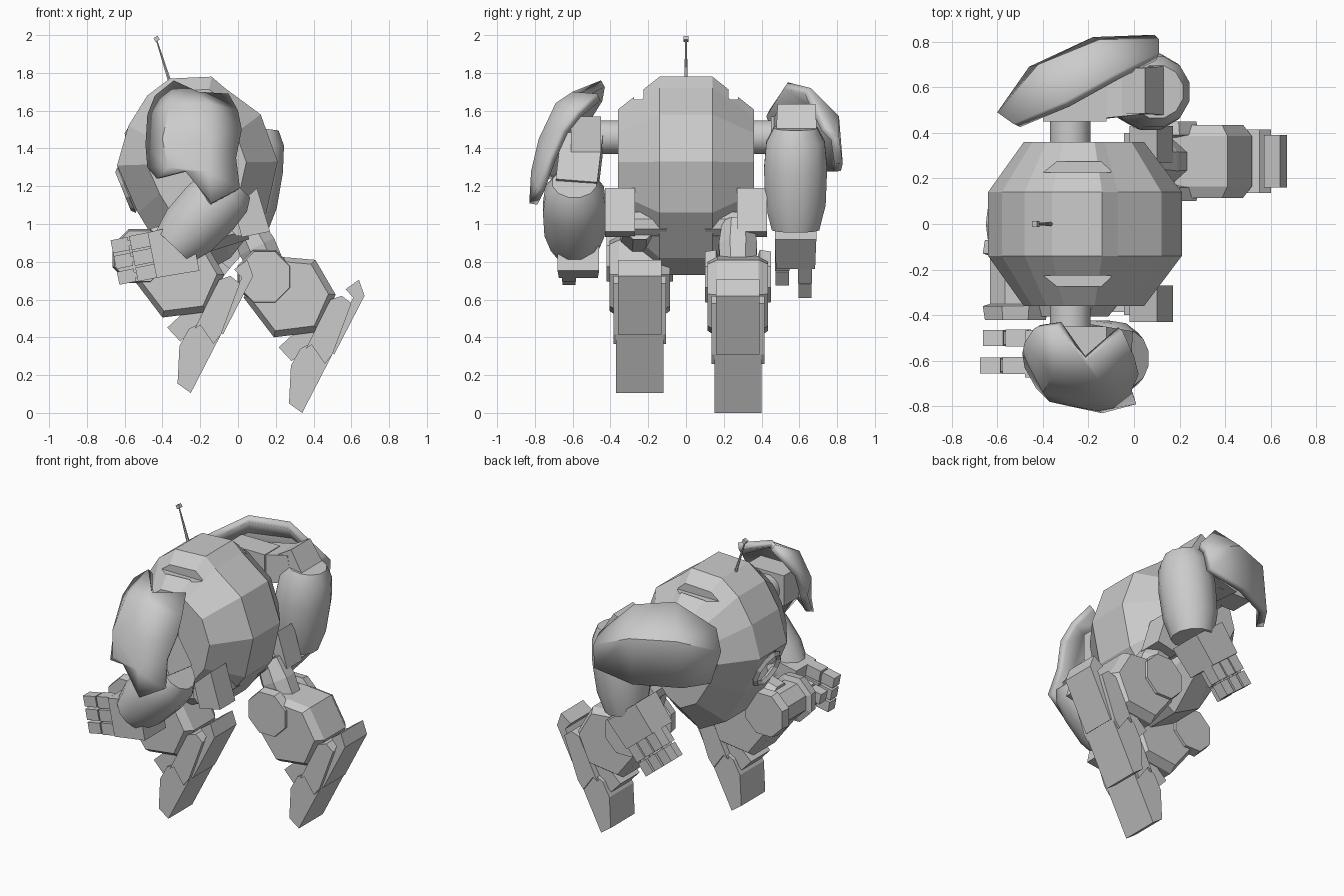
import bpy, bmesh, math
from mathutils import Vector, Matrix

old = bpy.data.objects.get("Cube")
if old:
    bpy.data.objects.remove(old, do_unlink=True)

grey = bpy.data.materials.new("plain grey")
grey.use_nodes = True
grey.diffuse_color = (0.6, 0.6, 0.6, 1)
grey.node_tree.nodes["Principled BSDF"].inputs["Base Color"].default_value = (0.6, 0.6, 0.6, 1)


def make(name, verts, faces, smooth=False):
    mesh = bpy.data.meshes.new(name)
    mesh.from_pydata([tuple(v) for v in verts], [], faces)
    bm = bmesh.new()
    bm.from_mesh(mesh)
    bmesh.ops.recalc_face_normals(bm, faces=bm.faces)
    bm.to_mesh(mesh)
    bm.free()
    mesh.materials.append(grey)
    obj = bpy.data.objects.new(name, mesh)
    bpy.context.collection.objects.link(obj)
    if smooth:
        bpy.ops.object.select_all(action='DESELECT')
        bpy.context.view_layer.objects.active = obj
        obj.select_set(True)
        bpy.ops.object.shade_smooth_by_angle(angle=math.radians(40))
    return obj


def skin(name, rings, smooth=False):
    """Join equal rings of points and cap both ends."""
    n = len(rings[0])
    faces = [tuple(range(n)), tuple(range((len(rings) - 1) * n, len(rings) * n))]
    for r in range(len(rings) - 1):
        for i in range(n):
            j = (i + 1) % n
            faces.append((r * n + i, r * n + j, r * n + n + j, r * n + n + i))
    return make(name, [p for ring in rings for p in ring], faces, smooth)


def slab(name, outline, layers, shift=(0, 0)):
    """Side outline in x, z spread across y; layers are (y, scale)."""
    cx = sum(p[0] for p in outline) / len(outline)
    cz = sum(p[1] for p in outline) / len(outline)
    return skin(name, [[(cx + (x - cx) * s + shift[0], y, cz + (z - cz) * s + shift[1])
                        for x, z in outline] for y, s in layers])


def frame(a, b):
    """Matrix at a, local z toward b, local y near world y."""
    z = (Vector(b) - Vector(a)).normalized()
    side = Vector((0, 1, 0)) if abs(z.y) < 0.9 else Vector((0, 0, 1))
    x = side.cross(z).normalized()
    m = Matrix((x, z.cross(x), z)).transposed().to_4x4()
    m.translation = a
    return m


def tube(name, a, b, radii, sides=8, smooth=False):
    m, length = frame(a, b), (Vector(b) - Vector(a)).length
    angles = [math.tau * (i + 0.5) / sides for i in range(sides)]
    return skin(name, [[m @ Vector((r * math.cos(t), r * math.sin(t), f * length))
                        for t in angles] for f, r in radii], smooth)


def beam(name, a, b, wide, deep, end=1.0):
    """Box from a to b, deep across y, optionally tapered."""
    m, length = frame(a, b), (Vector(b) - Vector(a)).length
    return skin(name, [[m @ Vector((x * wide * s / 2, y * deep * s / 2, z))
                        for x, y in ((-1, -1), (1, -1), (1, 1), (-1, 1))]
                       for z, s in ((0, 1), (length, end))])


def cut(target, cutter):
    """Carve the cutter out of the target and hide the cutter."""
    mod = target.modifiers.new(cutter.name, 'BOOLEAN')
    mod.operation = 'DIFFERENCE'
    mod.object = cutter
    cutter.hide_render = True
    cutter.hide_set(True)


# Body barrel
hull = [(-.36, 1.77), (-.14, 1.78), (-.07, 1.72), (.12, 1.58), (.21, 1.33), (.15, 1.06),
        (-.04, .82), (-.2, .73), (-.39, .83), (-.53, 1.06), (-.64, 1.31), (-.58, 1.52), (-.48, 1.68)]
body = slab("body", hull, [(-.36, .62), (-.14, 1), (.14, 1), (.36, .62)])

# Antenna
tube("antenna", (-.36, 0, 1.75), (-.43, 0, 1.97), [(0, .01), (1, .004)], 6)
beam("antenna_tip", (-.425, 0, 1.97), (-.437, 0, 1.99), .025, .025)

# Front eye opening and its rim
cut(body, tube("eye_cutter", (-.68, 0, 1.215), (-.52, 0, 1.15), [(0, .1), (1, .1)], 10))
bpy.ops.mesh.primitive_torus_add(major_segments=10, minor_segments=4, major_radius=.11, minor_radius=.02,
                                 location=(-.59, 0, 1.18), rotation=(0, math.radians(-112), 0))
eye = bpy.context.object
eye.name = "eye_ring"
eye.data.materials.append(grey)

# Parts shared by both sides
for side, label in ((-1, "right"), (1, "left")):
    tube(label + "_shoulder_axle", (-.28, side * .3, 1.46), (-.28, side * .5, 1.46),
         [(0, .09), (1, .09)], 16, True)
    beam(label + "_shoulder_block", (-.4, side * .53, 1.47), (-.12, side * .53, 1.47), .2, .16)
    cut(body, beam(label + "_vent_cutter", (-.42, side * .25, 1.7), (-.1, side * .25, 1.7), .08, .05))
    slab(label + "_hip_block", [(.1, 1.19), (.17, .96), (.02, .93), (-.02, 1.08)],
         [(side * .27, 1), (side * .43, 1)])
    tube(label + "_hip_axle", (.02, side * .1, 1), (.02, side * .4, 1), [(0, .07), (1, .07)])

# Legs: one design, the right one set forward and higher
thigh = [(.06, .69), (.12, .8), (.18, .83), (.41, .81), (.517, .626), (.43, .43), (.19, .4), (.03, .61)]
foot = [(.34, 0), (.27, .05), (.28, .25), (.33, .34), (.39, .37), (.5, .31)]
shin = [(.39, .36), (.36, .34), (.49, .6), (.55, .62), (.6, .58), (.5, .31), (.46, .26)]
knee = [(.57, .655), (.64, .705), (.67, .62), (.51, .31), (.47, .34), (.61, .61)]
for mid, shift, hub, label in ((.275, (0, 0), (.14, .72), "left"),
                               (-.245, (-.59, .105), (-.52, .83), "right")):
    def across(half, scale=1):
        return [(mid - half, scale), (mid + half, scale)]
    dx, dz = shift
    slab(label + "_thigh", thigh, [(mid - .16, .86), (mid - .11, 1), (mid + .11, 1), (mid + .16, .86)], shift)
    slab(label + "_foot", foot, across(.125), shift)
    slab(label + "_shin", shin, across(.14), shift)
    slab(label + "_shin_guard", knee, across(.115), shift)
    # Flanged hub running through the thigh
    tube(label + "_thigh_hub", (hub[0], mid - .175, hub[1]), (hub[0], mid + .175, hub[1]),
         [(0, .145), (.17, .155), (.2, .12), (.8, .12), (.83, .155), (1, .145)])
    beam(label + "_ankle_strut", (.25 + dx, mid, .31 + dz), (.4 + dx, mid, .45 + dz), .1, .2)
    tube(label + "_upper_link", (.04, mid, 1), (hub[0] + .02, mid, hub[1] + .04),
         [(0, .09), (.5, .11), (1, .1)])


# Shoulder armour shells
def armour(name, rows):
    cols = len(rows[0])
    faces = [(r * cols + c, r * cols + c + 1, r * cols + cols + c + 1, r * cols + cols + c)
             for r in range(len(rows) - 1) for c in range(cols - 1)]
    obj = make(name, [p for row in rows for p in row], faces, True)
    # Thicken toward the body
    outward = sum((p.normal.y for p in obj.data.polygons)) * rows[-1][0][1] > 0
    solid = obj.modifiers.new("thickness", 'SOLIDIFY')
    solid.thickness = .045
    solid.offset = -1 if outward else 1


armour("right_shoulder_armour", [
    [(-.44, -.46, 1.68), (-.34, -.45, 1.76), (-.21, -.6, 1.7), (-.05, -.47, 1.69)],
    [(-.48, -.52, 1.58), (-.36, -.67, 1.64), (-.15, -.69, 1.64), (0, -.58, 1.6)],
    [(-.49, -.57, 1.42), (-.4, -.74, 1.45), (-.15, -.78, 1.45), (.02, -.66, 1.5)],
    [(-.48, -.63, 1.3), (-.37, -.78, 1.3), (-.16, -.82, 1.28), (-.01, -.73, 1.35)],
    [(-.43, -.72, 1.24), (-.28, -.8, 1.28), (-.14, -.83, 1.11), (.01, -.79, 1.19)]])
armour("left_shoulder_armour", [
    [(-.53, .44, 1.6), (-.3, .54, 1.75), (-.08, .66, 1.72), (.11, .75, 1.52)],
    [(-.6, .49, 1.48), (-.42, .7, 1.58), (-.15, .81, 1.57), (.11, .81, 1.46)],
    [(-.56, .54, 1.28), (-.46, .69, 1.28), (-.18, .82, 1.28), (.09, .83, 1.32)]])


# Arms and hands
def hand(label, start, end):
    m, length = frame(start, end), (Vector(end) - Vector(start)).length
    beam(label + "_palm", start, end, .26, .22, .94)
    side = 1 if start[1] < 0 else -1
    fingers = [(-.085, -.05), (0, -.05), (.085, -.05), (.02, .07)]
    for i, (x, y) in enumerate(fingers):
        for k, (z0, z1, w) in enumerate(((0, .1, .075), (.11, .2, .07))):
            beam(f"{label}_finger_{i}_{k}", m @ Vector((x, y * side, length + z0)),
                 m @ Vector((x, y * side, length + z1)), w, w)
        beam(f"{label}_finger_pin_{i}", m @ Vector((x, y * side, length - .02)),
             m @ Vector((x, y * side, length + .18)), .03, .055)


barrel = [(0, .12), (.14, .16), (.4, .173), (.75, .165), (1, .13)]
tube("right_forearm", (-.02, -.59, 1.22), (-.34, -.59, .88), barrel, 12, True)
tube("left_forearm", (.1, .58, 1.51), (.03, .58, .97), barrel, 12, True)
beam("right_upper_arm", (-.26, -.55, 1.43), (-.08, -.58, 1.18), .17, .22)
beam("left_upper_arm", (-.26, .55, 1.45), (.03, .58, 1.5), .18, .2)
beam("left_elbow", (-.03, .585, 1.59), (.08, .585, 1.4), .18, .2, 1.1)
hand("right", (-.23, -.57, .88), (-.455, -.57, .835))
hand("left", (-.01, .58, 1), (-.14, .58, .84))
